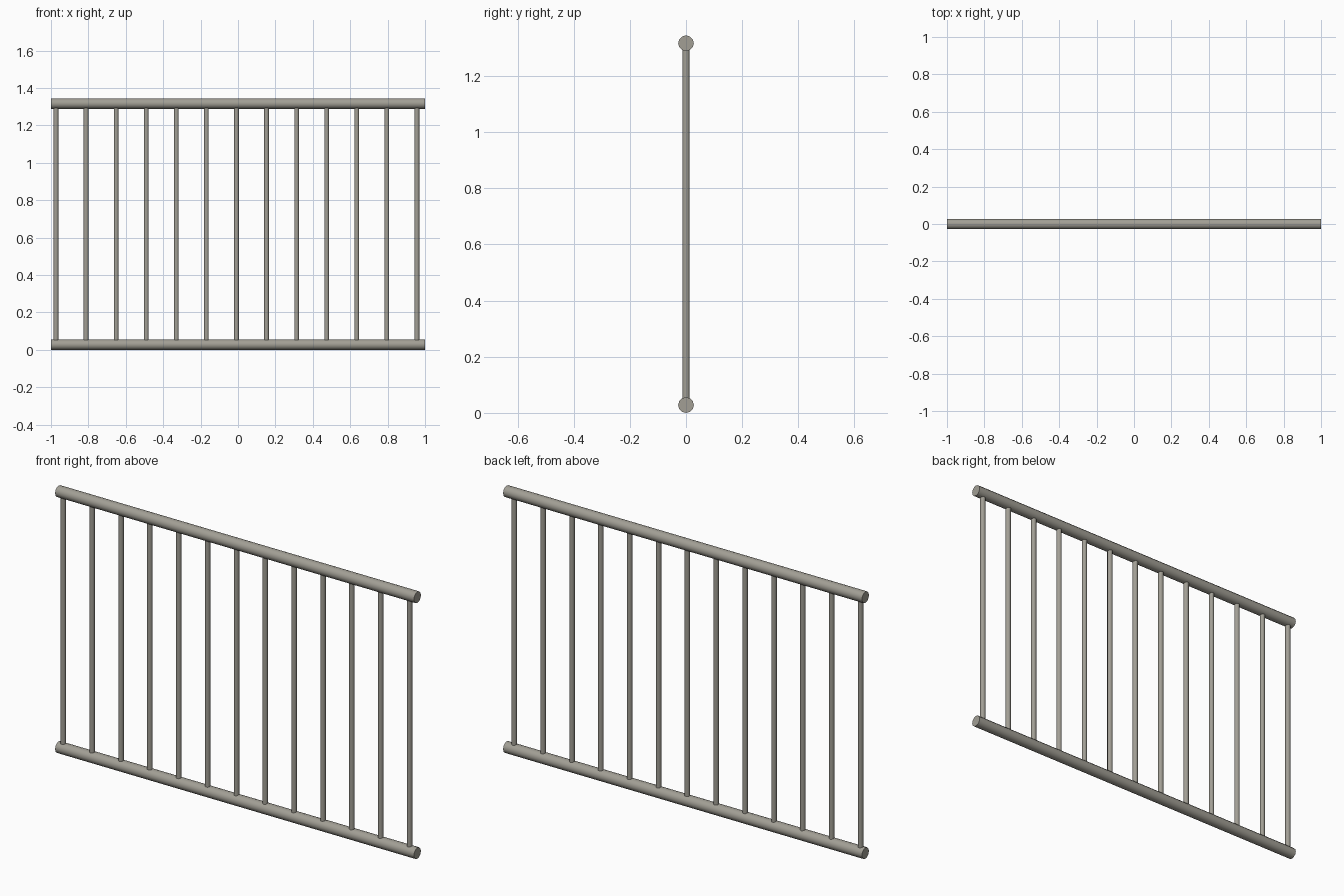
import bpy, math

if "Cube" in bpy.data.objects:
    bpy.data.objects.remove(bpy.data.objects["Cube"])

# One warm grey metal for everything
metal = bpy.data.materials.new("warm_grey_metal")
metal.diffuse_color = (0.36, 0.345, 0.30, 1.0)
metal.use_nodes = True
metal.node_tree.nodes["Principled BSDF"].inputs["Base Color"].default_value = metal.diffuse_color

RAIL_R = 0.028
BAR_R = 0.0132
LOW_Z = RAIL_R
HIGH_Z = 1.345 - RAIL_R


def rod(name, radius, length, sides, location, rotation=(0, 0, 0)):
    bpy.ops.mesh.primitive_cylinder_add(vertices=sides, radius=radius, depth=length,
                                        location=location, rotation=rotation)
    obj = bpy.context.object
    obj.name = name
    obj.data.materials.append(metal)
    bpy.ops.object.shade_smooth_by_angle(angle=math.radians(50))
    return obj


# Horizontal rails along x
for name, z in (("bottom_rail", LOW_Z), ("top_rail", HIGH_Z)):
    rod(name, RAIL_R, 2.0, 12, (0, 0, z), (0, math.pi / 2, 0))

# Thirteen upright bars, running from rail centre to rail centre
for i in range(13):
    rod(f"upright_bar_{i + 1}", BAR_R, HIGH_Z - LOW_Z, 10,
        (-0.973 + i * 0.1608, 0, (LOW_Z + HIGH_Z) / 2))
